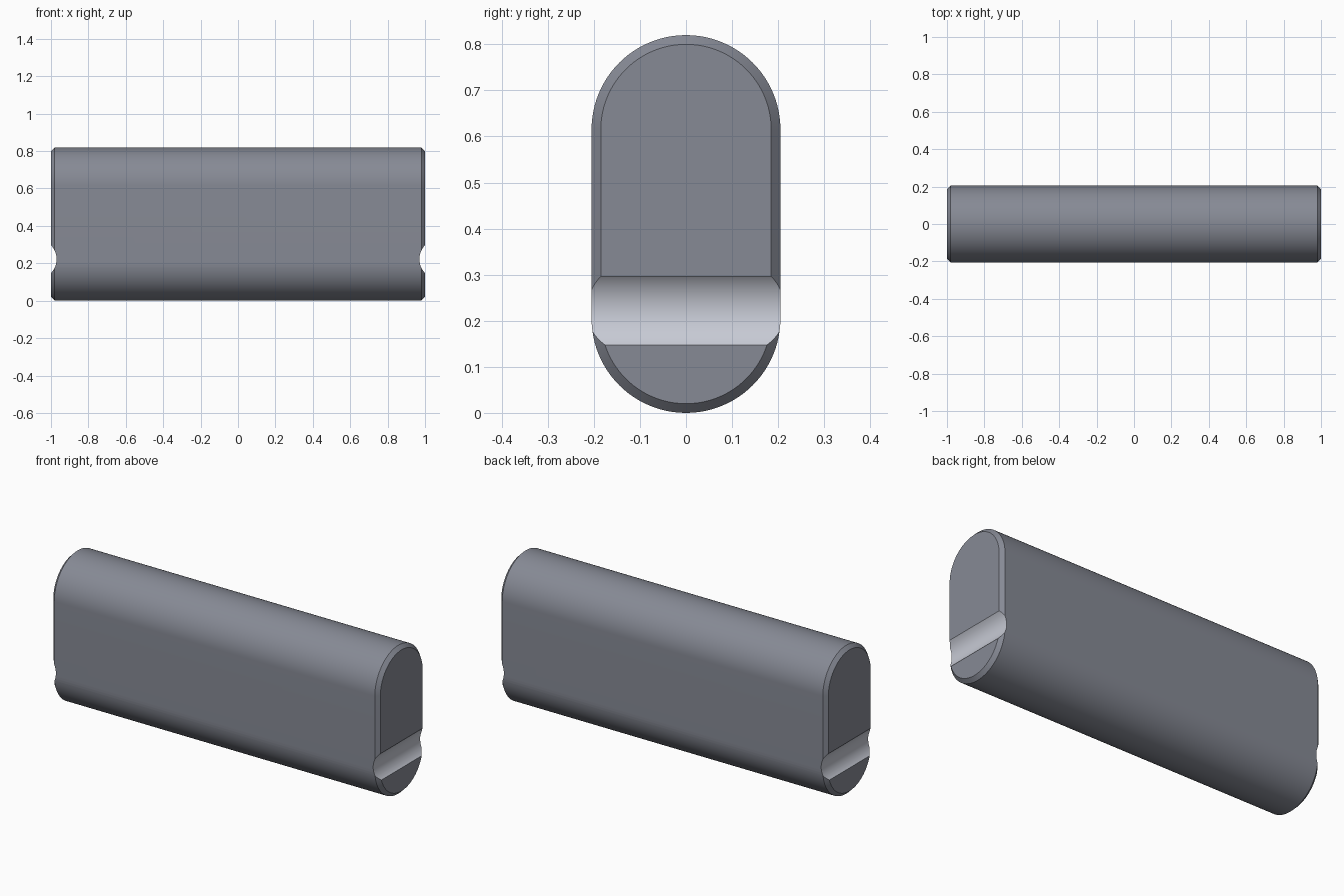
import bpy, bmesh
from math import sin, cos, pi, radians

if "Cube" in bpy.data.objects:
    bpy.data.objects.remove(bpy.data.objects["Cube"])

R, LOW, HIGH = 0.205, 0.205, 0.615   # end radius and arc centre heights
BEVEL = 0.02
ARC = 48


def material(name, color):
    mat = bpy.data.materials.new(name)
    mat.diffuse_color = (*color, 1)
    mat.use_nodes = True
    mat.node_tree.nodes["Principled BSDF"].inputs["Base Color"].default_value = mat.diffuse_color
    return mat


MATERIALS = [material("dark_grey", (0.24, 0.254, 0.30)),
             material("light_grey", (0.57, 0.59, 0.66))]


def stadium(x, r):
    """Upright rounded slot outline in the YZ plane."""
    pts = []
    for cz, start in ((HIGH, 0), (LOW, pi)):
        for i in range(ARC + 1):
            a = start + pi * i / ARC
            pts.append((x, r * cos(a), cz + r * sin(a)))
    return pts


def loft(name, rings, slot):
    """Closed solid through matching outlines."""
    bm = bmesh.new()
    loops = [[bm.verts.new(p) for p in ring] for ring in rings]
    n = len(loops[0])
    for a, b in zip(loops, loops[1:]):
        for i in range(n):
            j = (i + 1) % n
            bm.faces.new((a[i], a[j], b[j], b[i]))
    bm.faces.new(loops[0])
    bm.faces.new(loops[-1])
    bmesh.ops.recalc_face_normals(bm, faces=bm.faces[:])
    for f in bm.faces:
        f.material_index = slot
    mesh = bpy.data.meshes.new(name)
    for mat in MATERIALS:
        mesh.materials.append(mat)
    bm.to_mesh(mesh)
    bm.free()
    obj = bpy.data.objects.new(name, mesh)
    bpy.context.collection.objects.link(obj)
    return obj


# Rounded bar with chamfered ends
body = loft("rounded_bar", [stadium(x, r) for x, r in (
    (-1, R - BEVEL), (-1 + BEVEL, R), (1 - BEVEL, R), (1, R - BEVEL))], 0)
bpy.context.view_layer.objects.active = body
body.select_set(True)

# Shallow light-coloured groove across each end
for side in (-1, 1):
    cx, cz, gr, n = side * 1.0775, 0.222, 0.1075, 96
    cutter = loft("groove_cutter", [
        [(cx + gr * cos(2 * pi * i / n), y, cz + gr * sin(2 * pi * i / n)) for i in range(n)]
        for y in (-0.4, 0.4)], 1)
    cutter.hide_render = True
    mod = body.modifiers.new("groove", 'BOOLEAN')
    mod.operation = 'DIFFERENCE'
    mod.solver = 'EXACT'
    mod.object = cutter
    bpy.ops.object.modifier_apply(modifier=mod.name)
    bpy.data.objects.remove(cutter)

bpy.ops.object.shade_smooth_by_angle(angle=radians(25))
